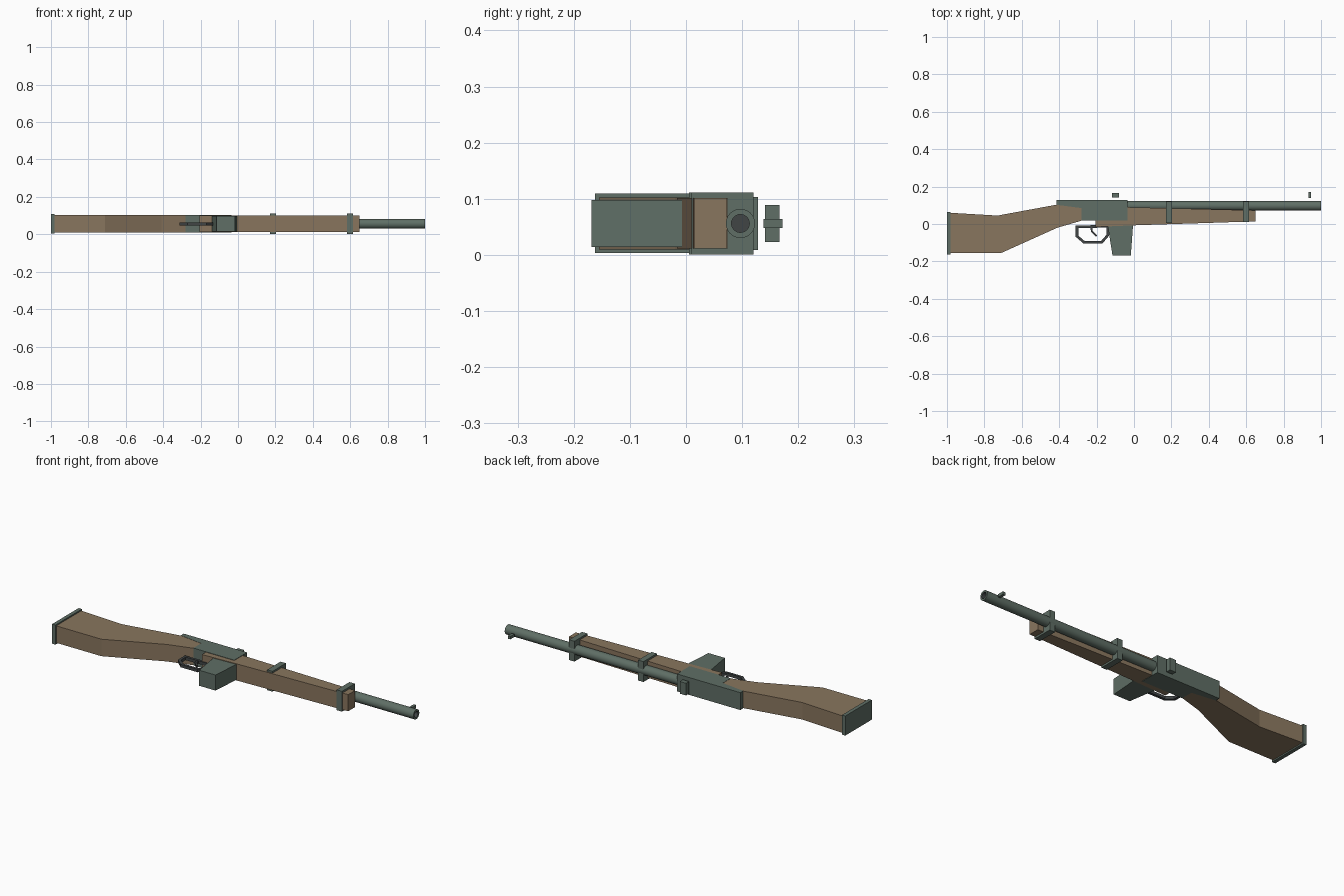
import bpy, bmesh, math
from mathutils import Matrix

if "Cube" in bpy.data.objects:
    bpy.data.objects.remove(bpy.data.objects["Cube"])

ZC = 0.056  # mid-plane of the model, which lies on its side


def material(name, rgb):
    m = bpy.data.materials.new(name)
    m.diffuse_color = (*rgb, 1)
    m.use_nodes = True
    m.node_tree.nodes["Principled BSDF"].inputs["Base Color"].default_value = m.diffuse_color
    return m


WOOD = material("brown wood", (0.25, 0.18, 0.112))
METAL = material("grey green metal", (0.115, 0.158, 0.132))
DARK = material("dark metal", (0.052, 0.058, 0.06))


def finish(name, bm, *mats):
    bmesh.ops.recalc_face_normals(bm, faces=bm.faces)
    me = bpy.data.meshes.new(name)
    bm.to_mesh(me)
    bm.free()
    for m in mats:
        me.materials.append(m)
    ob = bpy.data.objects.new(name, me)
    bpy.context.collection.objects.link(ob)
    return ob


def plate(name, pts, width, mat):
    """Extrude an xy outline symmetrically about the mid-plane."""
    bm = bmesh.new()
    face = bm.faces.new([bm.verts.new((x, y, ZC - width / 2)) for x, y in pts])
    ext = bmesh.ops.extrude_face_region(bm, geom=[face])
    verts = [v for v in ext["geom"] if isinstance(v, bmesh.types.BMVert)]
    bmesh.ops.translate(bm, verts=verts, vec=(0, 0, width))
    return finish(name, bm, mat)


def block(name, x0, x1, y0, y1, width, mat):
    return plate(name, [(x0, y0), (x1, y0), (x1, y1), (x0, y1)], width, mat)


def strip(name, pts, thick, width, mat, closed=False):
    """Flat bar following a path, with mitred corners."""
    n = len(pts)
    sides = ([], [])
    for i, (x, y) in enumerate(pts):
        a = pts[i - 1] if closed or i else pts[i]
        b = pts[(i + 1) % n] if closed or i < n - 1 else pts[i]
        d1, d2 = (x - a[0], y - a[1]), (b[0] - x, b[1] - y)
        l1, l2 = math.hypot(*d1), math.hypot(*d2)
        d1 = (d1[0] / l1, d1[1] / l1) if l1 else (d2[0] / l2, d2[1] / l2)
        d2 = (d2[0] / l2, d2[1] / l2) if l2 else d1
        k = thick / 2 / (1 + d1[0] * d2[0] + d1[1] * d2[1])
        nx, ny = -(d1[1] + d2[1]) * k, (d1[0] + d2[0]) * k
        sides[0].append((x + nx, y + ny))
        sides[1].append((x - nx, y - ny))
    bm = bmesh.new()
    rings = []
    for p, q in zip(*sides):
        rings.append([bm.verts.new((u[0], u[1], ZC + s * width / 2))
                      for u, s in ((p, -1), (p, 1), (q, 1), (q, -1))])
    for i in range(n if closed else n - 1):
        r, s = rings[i], rings[(i + 1) % n]
        for j in range(4):
            bm.faces.new((r[j], r[(j + 1) % 4], s[(j + 1) % 4], s[j]))
    if not closed:
        bm.faces.new(rings[0])
        bm.faces.new(rings[-1])
    return finish(name, bm, mat)


# Wooden butt and fore-end
plate("butt_stock", [(-0.985, 0.06), (-0.73, 0.045), (-0.415, 0.103), (-0.28, 0.085),
                     (-0.28, 0.018), (-0.41, -0.02), (-0.71, -0.155), (-0.985, -0.155)],
      0.092, WOOD)
block("butt_plate", -1.0, -0.98, -0.162, 0.065, 0.106, METAL)
plate("fore_stock", [(-0.205, 0.025), (-0.04, 0.025), (-0.04, 0.09), (0.65, 0.073),
                     (0.65, 0.014), (-0.03, -0.008), (-0.205, -0.016)], 0.09, WOOD)

# Receiver with its rear tang over the butt
plate("receiver", [(-0.415, 0.128), (-0.035, 0.128), (-0.035, 0.018), (-0.28, 0.018),
                   (-0.28, 0.085), (-0.415, 0.103)], 0.094, METAL)

# Barrel with recessed dark bore
bm = bmesh.new()
bmesh.ops.create_cone(bm, cap_ends=True, segments=24, radius1=0.026, radius2=0.026,
                      depth=1.06, matrix=Matrix.Translation((0.47, 0.097, ZC))
                      @ Matrix.Rotation(math.pi / 2, 4, 'Y'))
muzzle = max(bm.faces, key=lambda f: f.calc_center_median().x)
bmesh.ops.inset_region(bm, faces=[muzzle], thickness=0.01)
muzzle.material_index = 1
hole = bmesh.ops.extrude_face_region(bm, geom=[muzzle])
if muzzle.is_valid:
    bm.faces.remove(muzzle)
bmesh.ops.translate(bm, vec=(-0.03, 0, 0),
                    verts=[v for v in hole["geom"] if isinstance(v, bmesh.types.BMVert)])
barrel = finish("barrel", bm, METAL, DARK)
bpy.context.view_layer.objects.active = barrel
barrel.select_set(True)
bpy.ops.object.shade_smooth_by_angle(angle=math.radians(35))

# Bands holding the barrel to the fore-end
for name, x, low in (("rear_band", 0.187, 0.005), ("front_band", 0.6, 0.01)):
    block(name, x - 0.016, x + 0.016, low, 0.12, 0.11, METAL)

# Sights
block("rear_sight", -0.117, -0.08, 0.141, 0.167, 0.066, METAL)
block("front_sight", 0.932, 0.947, 0.138, 0.172, 0.016, METAL)

# Magazine, trigger guard and trigger
plate("magazine", [(-0.14, -0.01), (-0.005, -0.005), (-0.017, -0.168), (-0.115, -0.168)],
      0.084, METAL)
strip("trigger_guard", [(-0.305, -0.015), (-0.305, -0.065), (-0.268, -0.097), (-0.172, -0.097),
                        (-0.14, -0.06), (-0.14, -0.012)], 0.014, 0.016, DARK, closed=True)
strip("trigger", [(-0.23, -0.01), (-0.225, -0.04), (-0.2, -0.065)], 0.01, 0.012, DARK)
